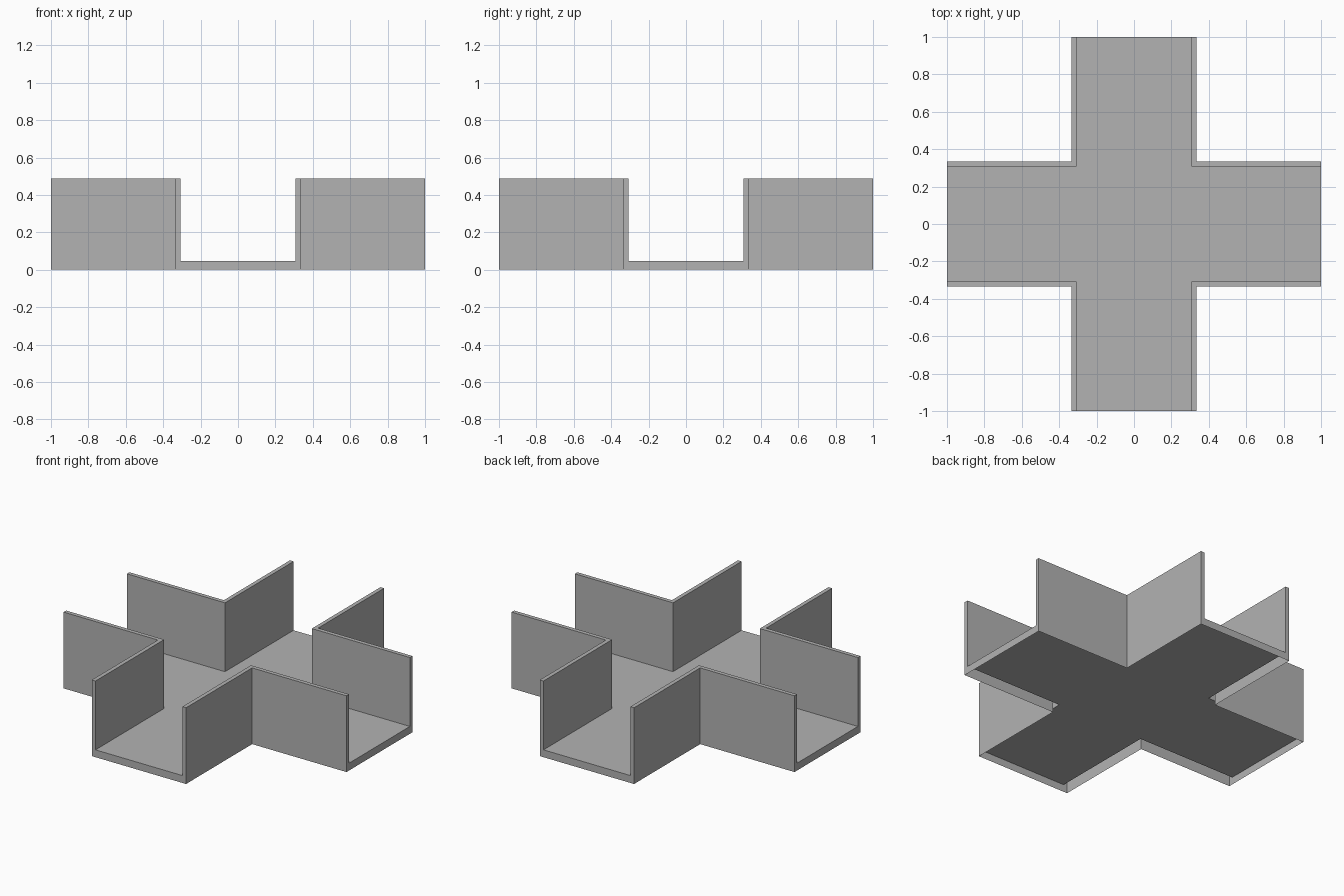
import bpy
from math import pi
from mathutils import Matrix, Vector

if "Cube" in bpy.data.objects:
    bpy.data.objects.remove(bpy.data.objects["Cube"], do_unlink=True)

END = 1.0        # arm reach
OUTER = 0.333    # outer half width of an arm
INNER = 0.307    # inner half width of an arm
HEIGHT = 0.487   # wall top
FLOOR = 0.047    # channel floor

grey = bpy.data.materials.new("plain grey")
grey.use_nodes = True
colour = (0.45, 0.45, 0.45, 1)
grey.diffuse_color = colour
grey.node_tree.nodes["Principled BSDF"].inputs["Base Color"].default_value = colour


def shell(name, faces):
    """Make an object from a list of faces, each a list of points."""
    verts, index = [], {}
    polys = []
    for face in faces:
        poly = []
        for p in face:
            key = tuple(round(c, 4) for c in p)
            if key not in index:
                index[key] = len(verts)
                verts.append(key)
            poly.append(index[key])
        polys.append(poly)
    mesh = bpy.data.meshes.new(name)
    mesh.from_pydata(verts, [], polys)
    mesh.materials.append(grey)
    obj = bpy.data.objects.new(name, mesh)
    bpy.context.collection.objects.link(obj)
    return obj


def upright(a, b, low, high):
    """Vertical quad above the line from a to b."""
    return [(*a, low), (*b, low), (*b, high), (*a, high)]


def turned(faces, quarter):
    rot = Matrix.Rotation(quarter * pi / 2, 3, "Z")
    return [[rot @ Vector(p) for p in face] for face in faces]


# Floor: centre square plus four arms, each with a closed end, open underneath
centre = [(-INNER, -INNER, FLOOR), (INNER, -INNER, FLOOR),
          (INNER, INNER, FLOOR), (-INNER, INNER, FLOOR)]
arm = [
    [(INNER, -INNER, FLOOR), (END, -INNER, FLOOR),
     (END, INNER, FLOOR), (INNER, INNER, FLOOR)],
    upright((END, -INNER), (END, INNER), 0, FLOOR),
]
floor_faces = [centre]
for q in range(4):
    floor_faces += turned(arm, q)
shell("channel_floor", floor_faces)

# Corner walls: hollow L shapes, open underneath
outer = [(END, OUTER), (OUTER, OUTER), (OUTER, END)]
inner = [(END, INNER), (INNER, INNER), (INNER, END)]
wall = [upright(outer[2], inner[2], 0, HEIGHT),
        upright(inner[0], outer[0], 0, HEIGHT)]
for i in range(2):
    wall.append(upright(outer[i], outer[i + 1], 0, HEIGHT))
    wall.append(upright(inner[i + 1], inner[i], FLOOR, HEIGHT))
    wall.append([(*p, HEIGHT) for p in
                 (outer[i], outer[i + 1], inner[i + 1], inner[i])])
names = ["back_left", "back_right", "front_right", "front_left"]
for q, side in enumerate(names):
    shell(side + "_corner_wall", turned(wall, q))
